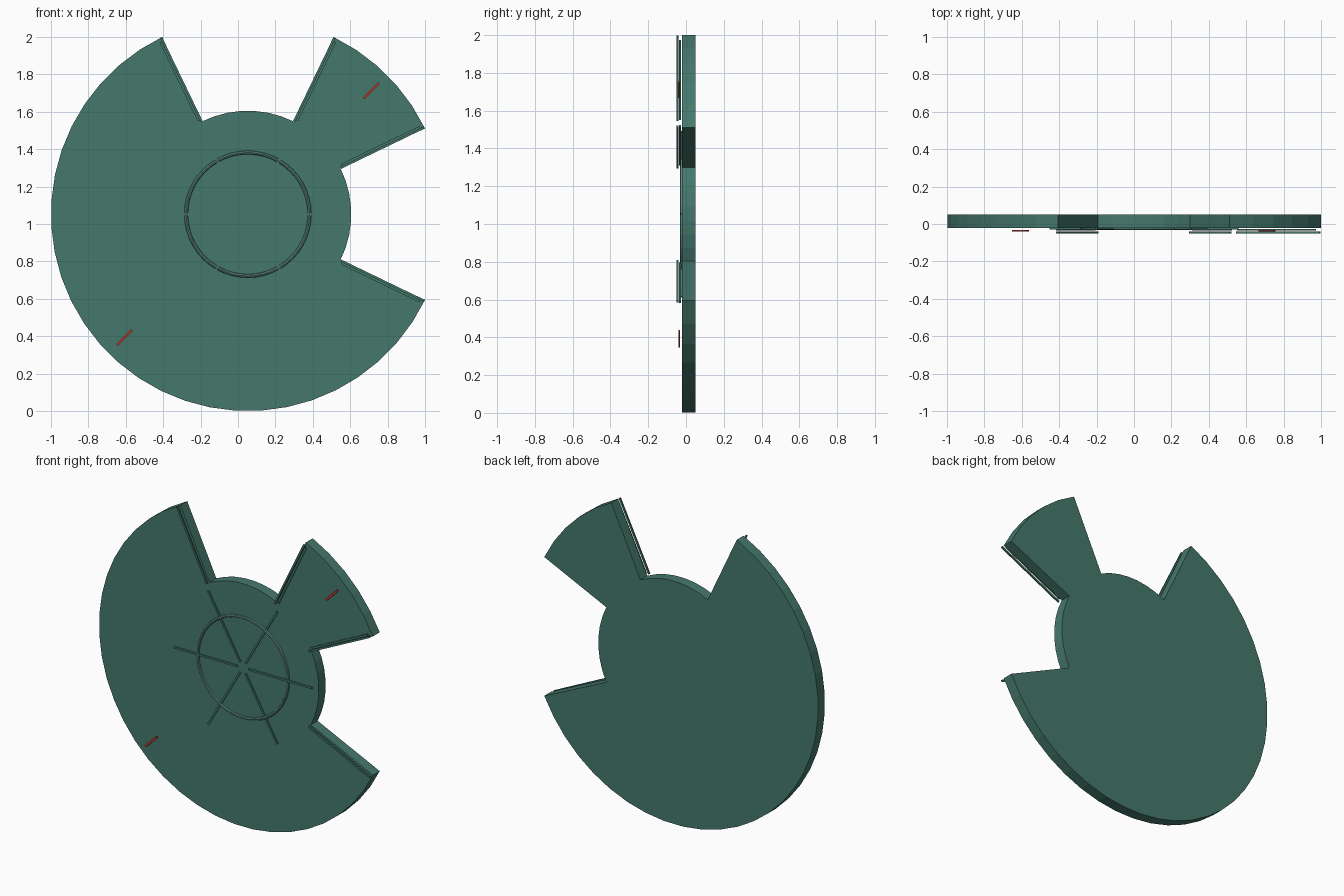
import bpy, bmesh, math
from mathutils import Matrix, Vector

if "Cube" in bpy.data.objects:
    bpy.data.objects.remove(bpy.data.objects["Cube"])

R, HUB, CX, CZ = 1.0525, 0.553, 0.0525, 1.0525
FRONT, BACK = -0.021, 0.05


def material(name, rgb):
    m = bpy.data.materials.new(name)
    m.diffuse_color = (*rgb, 1)
    m.use_nodes = True
    m.node_tree.nodes["Principled BSDF"].inputs["Base Color"].default_value = m.diffuse_color
    return m


green = material("dark_green", (0.06, 0.19, 0.15))
trim = material("trim_green", (0.10, 0.25, 0.19))
red = material("red", (0.45, 0.04, 0.03))


def finish(bm, name, mat):
    bmesh.ops.recalc_face_normals(bm, faces=bm.faces)
    me = bpy.data.meshes.new(name)
    bm.to_mesh(me)
    bm.free()
    me.materials.append(mat)
    ob = bpy.data.objects.new(name, me)
    bpy.context.collection.objects.link(ob)
    return ob


def arc(r, a0, a1, n):
    return [(CX + r * math.cos(math.radians(a0 + (a1 - a0) * i / n)),
             CZ + r * math.sin(math.radians(a0 + (a1 - a0) * i / n))) for i in range(n + 1)]


def radial_bar(name, angle, r0, r1, side, width, y0, y1, mat):
    """Box along a radius, shifted sideways (counter-clockwise) by side."""
    a = math.radians(angle)
    u, v = Vector((math.cos(a), 0, math.sin(a))), Vector((-math.sin(a), 0, math.cos(a)))
    c = Vector((CX, (y0 + y1) / 2, CZ)) + u * (r0 + r1) / 2 + v * side
    bm = bmesh.new()
    bmesh.ops.create_cube(bm, size=1, matrix=Matrix.Translation(c)
                          @ Matrix.Rotation(-a, 4, 'Y')
                          @ Matrix.Diagonal((r1 - r0, y1 - y0, width, 1)))
    return finish(bm, name, mat)


# Notched disc: outer arcs for the two blades, hub arcs in the two gaps
E, H = 25.8, 26.6
outline = (arc(R, E, 90 - E, 5) + arc(HUB, 90 - H + 0.2, 90 + H - 0.2, 7)
           + arc(R, 90 + E, 360 - E, 29) + arc(HUB, -H, H, 7))
bm = bmesh.new()
face = bm.faces.new([bm.verts.new((x, FRONT, z)) for x, z in outline])
ext = bmesh.ops.extrude_face_region(bm, geom=[face], use_keep_orig=True)
bmesh.ops.translate(bm, vec=(0, BACK - FRONT, 0),
                    verts=[g for g in ext["geom"] if isinstance(g, bmesh.types.BMVert)])
finish(bm, "notched_disc", green)

# Six spokes on the hub face
for i in range(6):
    radial_bar(f"spoke_{i}", 60 * i, 0.04, 0.505, 0, 0.012, -0.029, -0.019, green)

# Raised ring on the hub face
bpy.ops.mesh.primitive_torus_add(major_segments=48, minor_segments=8, major_radius=0.33,
                                 minor_radius=0.01, location=(CX, FRONT, CZ),
                                 rotation=(math.pi / 2, 0, 0))
ring = bpy.context.object
ring.name = "hub_ring"
ring.data.materials.append(trim)
bpy.ops.object.shade_smooth_by_angle()

# Paired trim strips beside every notch edge (sign points into the blade)
for i, (angle, sign) in enumerate(((E, 1), (90 - E, -1), (90 + E, 1), (-E, -1))):
    radial_bar(f"edge_strip_{i}", angle, 0.555, 1.05, sign * 0.007, 0.012, -0.05, -0.041, green)
    radial_bar(f"inner_strip_{i}", angle, 0.565, 1.03, sign * 0.019, 0.012, -0.036, -0.027, green)

# Red index marks
for i, angle in enumerate((45, 225)):
    radial_bar(f"index_mark_{i}", angle, 0.875, 0.99, 0, 0.015, -0.041, -0.033, red)
